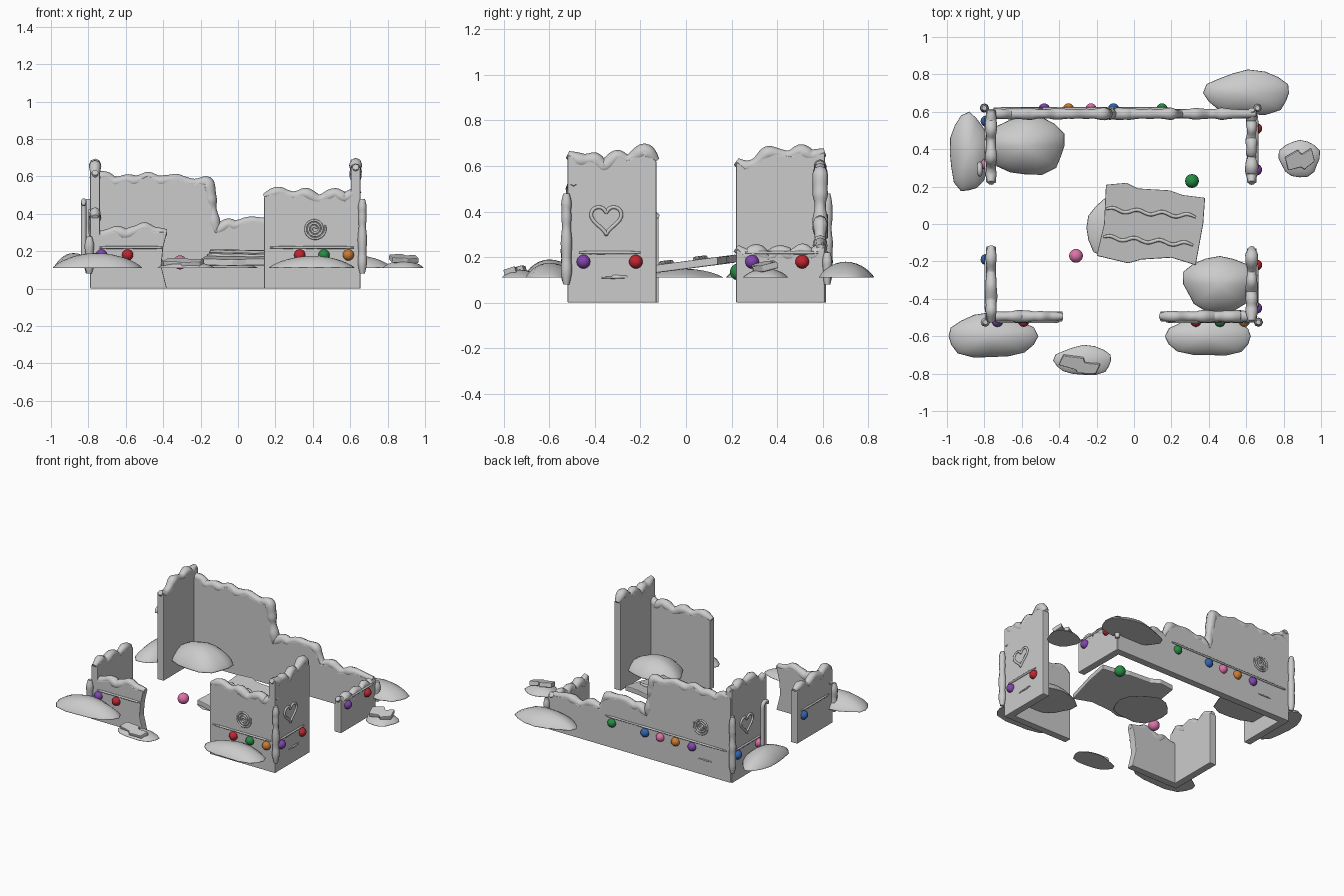
import bpy, bmesh, math, random
from mathutils import Vector, Matrix

random.seed(4)
cube = bpy.data.objects.get("Cube")
if cube:
    bpy.data.objects.remove(cube, do_unlink=True)


def material(name, r, g, b):
    m = bpy.data.materials.new(name)
    m.use_nodes = True
    m.diffuse_color = (r, g, b, 1)
    m.node_tree.nodes["Principled BSDF"].inputs["Base Color"].default_value = (r, g, b, 1)
    return m


GREY = material("pale grey", .6, .6, .6)
RED = material("candy red", .52, .02, .03)
GREEN = material("candy green", .02, .26, .06)
BLUE = material("candy blue", .03, .13, .45)
PURPLE = material("candy purple", .22, .06, .42)
ORANGE = material("candy orange", .6, .2, .03)
PINK = material("candy pink", .72, .17, .4)


def add_mesh(name, bm, mat, smooth=False):
    bmesh.ops.recalc_face_normals(bm, faces=bm.faces)
    me = bpy.data.meshes.new(name)
    bm.to_mesh(me)
    bm.free()
    for p in me.polygons:
        p.use_smooth = smooth
    me.materials.append(mat)
    ob = bpy.data.objects.new(name, me)
    bpy.context.collection.objects.link(ob)
    return ob


def slab(name, outline, place, thickness):
    """Extrude an outline; place(u, v, depth) gives the position."""
    bm = bmesh.new()
    front = [bm.verts.new(place(u, v, 0)) for u, v in outline]
    back = [bm.verts.new(place(u, v, thickness)) for u, v in outline]
    bm.faces.new(front)
    bm.faces.new(back[::-1])
    for i in range(len(front)):
        j = i - 1
        bm.faces.new((front[i], front[j], back[j], back[i]))
    ob = add_mesh(name, bm, GREY)
    bevel = ob.modifiers.new("soft_edge", 'BEVEL')
    bevel.width, bevel.segments = .005, 2
    return ob


def tube(name, points, radius, lumpy=0, step=.035):
    """Piped icing along a path, with an uneven thickness if lumpy."""
    path = [Vector(points[0])]
    for a, b in zip(points, points[1:]):
        a, b = Vector(a), Vector(b)
        n = max(1, round((b - a).length / step))
        path += [a.lerp(b, k / n) for k in range(1, n + 1)]
    cu = bpy.data.curves.new(name, 'CURVE')
    cu.dimensions = '3D'
    cu.bevel_depth, cu.bevel_resolution = radius, 2
    cu.resolution_u, cu.use_fill_caps = 3, True
    sp = cu.splines.new('NURBS')
    sp.points.add(len(path) - 1)
    for p, co in zip(sp.points, path):
        p.co = (*co, 1)
        p.radius = 1 + lumpy * random.uniform(-1, 1)
    sp.points[0].radius = sp.points[-1].radius = .6
    sp.order_u, sp.use_endpoint_u = 3, True
    cu.materials.append(GREY)
    ob = bpy.data.objects.new(name, cu)
    bpy.context.collection.objects.link(ob)


def candy(name, co, mat, r=.03):
    bm = bmesh.new()
    bmesh.ops.create_uvsphere(bm, u_segments=20, v_segments=12, radius=r)
    bmesh.ops.translate(bm, verts=bm.verts, vec=co)
    add_mesh(name, bm, mat, True)


def mound(name, x, y, rx, ry, h):
    """Low snow heap with an uneven rim."""
    bm = bmesh.new()
    bmesh.ops.create_uvsphere(bm, u_segments=16, v_segments=16, radius=1)
    phase = random.uniform(0, 6)
    for v in bm.verts:
        r = min(1, math.hypot(v.co.x, v.co.y))
        a = math.atan2(v.co.y, v.co.x)
        k = 1 + .05 * math.sin(3 * a + phase) + .04 * math.sin(5 * a)
        z = h * (1 - r * r) ** .8 if v.co.z > 0 else 0
        v.co = (x + v.co.x * rx * k, y + v.co.y * ry * k, .11 + z)
    add_mesh(name, bm, GREY, True)


# Each side: maps distance along the wall, height and depth inward to a position
SIDES = {
    "front": lambda u, z, d: (u, -.52 + d, z),
    "back": lambda u, z, d: (u, .615 - d, z),
    "left": lambda u, z, d: (.655 - d, u, z),
    "right": lambda u, z, d: (-.79 + d, u, z),
}
THICK = .052


def wall(name, side, top, line, candies, broken=()):
    place = SIDES[side]
    outline = [(top[0][0], 0), *top, *broken, (top[-1][0], 0)]
    slab(name, outline, place, THICK)
    tube(name + "_top_icing", [place(u, z, THICK / 2) for u, z in top], .029, .22)
    tube(name + "_icing_line", [place(u, .22, -.003) for u in line], .007, .1)
    for i, (u, mat) in enumerate(candies):
        candy(f"{name}_candy_{i}", place(u, .18, 0), mat)


# Walls with broken tops
wall("front_right_wall", "front",
     [(-.79, .3), (-.74, .28), (-.65, .31), (-.6, .285), (-.5, .33), (-.45, .305), (-.38, .3)],
     (-.74, -.4), [(-.73, PURPLE), (-.59, RED)], [(-.4, .22), (-.41, .12)])
wall("front_left_wall", "front",
     [(.14, .49), (.22, .52), (.29, .49), (.36, .51), (.43, .47), (.52, .51), (.57, .48), (.65, .53)],
     (.17, .62), [(.33, RED), (.46, GREEN), (.59, ORANGE)])
wall("back_wall", "back",
     [(-.78, .6), (-.7, .6), (-.66, .565), (-.59, .585), (-.55, .57), (-.48, .605), (-.42, .57),
      (-.33, .59), (-.25, .56), (-.16, .57), (-.12, .3), (-.05, .35), (-.02, .33), (.05, .36),
      (.2, .35), (.25, .25), (.33, .27), (.4, .23), (.5, .26), (.65, .24)],
     (-.75, .2), [(-.48, PURPLE), (-.35, ORANGE), (-.23, PINK), (-.11, BLUE), (.15, GREEN)])
wall("left_front_wall", "left",
     [(-.52, .65), (-.46, .62), (-.4, .63), (-.36, .59), (-.3, .65), (-.26, .62), (-.18, .67), (-.13, .62)],
     (-.47, -.2), [(-.45, PURPLE), (-.22, RED)])
wall("left_back_wall", "left",
     [(.22, .24), (.27, .2), (.31, .23), (.36, .19), (.41, .23), (.46, .2), (.51, .24), (.55, .2), (.61, .25)],
     (.26, .58), [(.29, PURPLE), (.51, RED)])
wall("right_front_wall", "right",
     [(-.52, .38), (-.46, .41), (-.4, .37), (-.33, .4), (-.26, .36), (-.19, .39), (-.12, .37)],
     (-.47, -.16), [(-.19, BLUE)])
wall("right_back_wall", "right",
     [(.22, .62), (.26, .59), (.31, .61), (.36, .66), (.41, .65), (.46, .64), (.5, .67), (.55, .64), (.61, .66)],
     (.26, .58), [(.55, BLUE), (.32, PINK)])


# Piped hearts, spirals and dashes on the outer faces
def heart(name, side, cu, cz):
    pts = []
    for i in range(33):
        t = math.tau * i / 32
        z = 13 * math.cos(t) - 5 * math.cos(2 * t) - 2 * math.cos(3 * t) - math.cos(4 * t)
        pts.append(SIDES[side](cu + .0042 * 16 * math.sin(t) ** 3, cz + .0042 * z, -.002))
    tube(name, pts, .008, 0, .02)


def spiral(name, side, cu, cz):
    pts = []
    for i in range(49):
        t = i * .4
        r = .008 + .0027 * t
        pts.append(SIDES[side](cu + r * math.cos(t), cz + r * math.sin(t), -.002))
    tube(name, pts, .006, 0, .02)


heart("left_heart", "left", -.35, .37)
heart("right_heart", "right", .45, .37)
spiral("front_spiral", "front", .41, .32)
spiral("back_spiral", "back", -.55, .34)
for side, u in (("left", -.32), ("right", .42), ("back", -.58)):
    tube(side + "_dash", [SIDES[side](u + s, .11, 0) for s in (-.05, .05)], .005)

# Corner icing and the candy cane
for name, x, y, z in (("front_left", .665, -.525, .48), ("front_right", -.795, -.525, .28),
                      ("back_right", -.8, .62, .48), ("back_left", .66, .62, .22)):
    tube(name + "_corner_icing", [(x, y, .08), (x, y, z)], .022, .2)
hook = [(-.825, .29 + .03 * math.cos(a * .5), .44 + .03 * math.sin(a * .5)) for a in range(7)]
tube("candy_cane", [(-.825, .32, .13)] + hook, .014)

# Snow heaps
for i, m in enumerate([(.61, .7, .23, .12, .07), (-.58, .42, .22, .16, .12), (-.88, .38, .11, .21, .08),
                       (-.76, -.6, .24, .12, .08), (.4, -.6, .23, .11, .065), (.46, -.32, .2, .15, .1),
                       (-.08, -.02, .18, .17, .04), (.885, .35, .11, .1, .04), (-.27, -.73, .155, .08, .035)]):
    mound(f"snow_heap_{i}", *m)


# Fallen roof panel with wavy icing
def roof(x, y, d):
    return (x, y, .183 + .13 * y - d)


slab("fallen_roof",
     [(-.15, .21), (-.04, .22), (.02, .19), (.19, .18), (.26, .155), (.38, .14), (.37, .0), (.33, -.22),
      (.2, -.18), (.04, -.19), (-.03, -.21), (-.2, -.17), (-.16, .0)], roof, .035)
for y0 in (.08, -.07):
    wave = [(-.15 + .03 * i, y0 - .0025 * i + .012 * math.sin(i * 1.4)) for i in range(17)]
    tube("roof_icing", [roof(x - .1 * (.08 - y0), y, -.004) for x, y in wave], .01)


# Broken biscuit chunks
def chunk(name, x, y, z, turn, tilt, outline):
    m = Matrix.Translation((x, y, z)) @ Matrix.Rotation(turn, 4, 'Z') @ Matrix.Rotation(tilt, 4, 'X')
    slab(name, outline, lambda u, v, d: m @ Vector((u, v, d)), .03)


SHARD = [(-.08, -.03), (-.01, -.04), (.0, -.06), (.07, -.04), (.08, .03), (.02, .02), (.01, .05), (-.07, .04)]
chunk("left_chunk", .885, .35, .145, .4, .25, SHARD)
chunk("front_chunk", -.29, -.745, .125, -.2, .3, [(u * 1.35, v * .8) for u, v in SHARD])

# Loose candies
candy("loose_candy_pink", (-.31, -.17, .14), PINK, .037)
candy("loose_candy_green", (.31, .23, .135), GREEN, .037)
